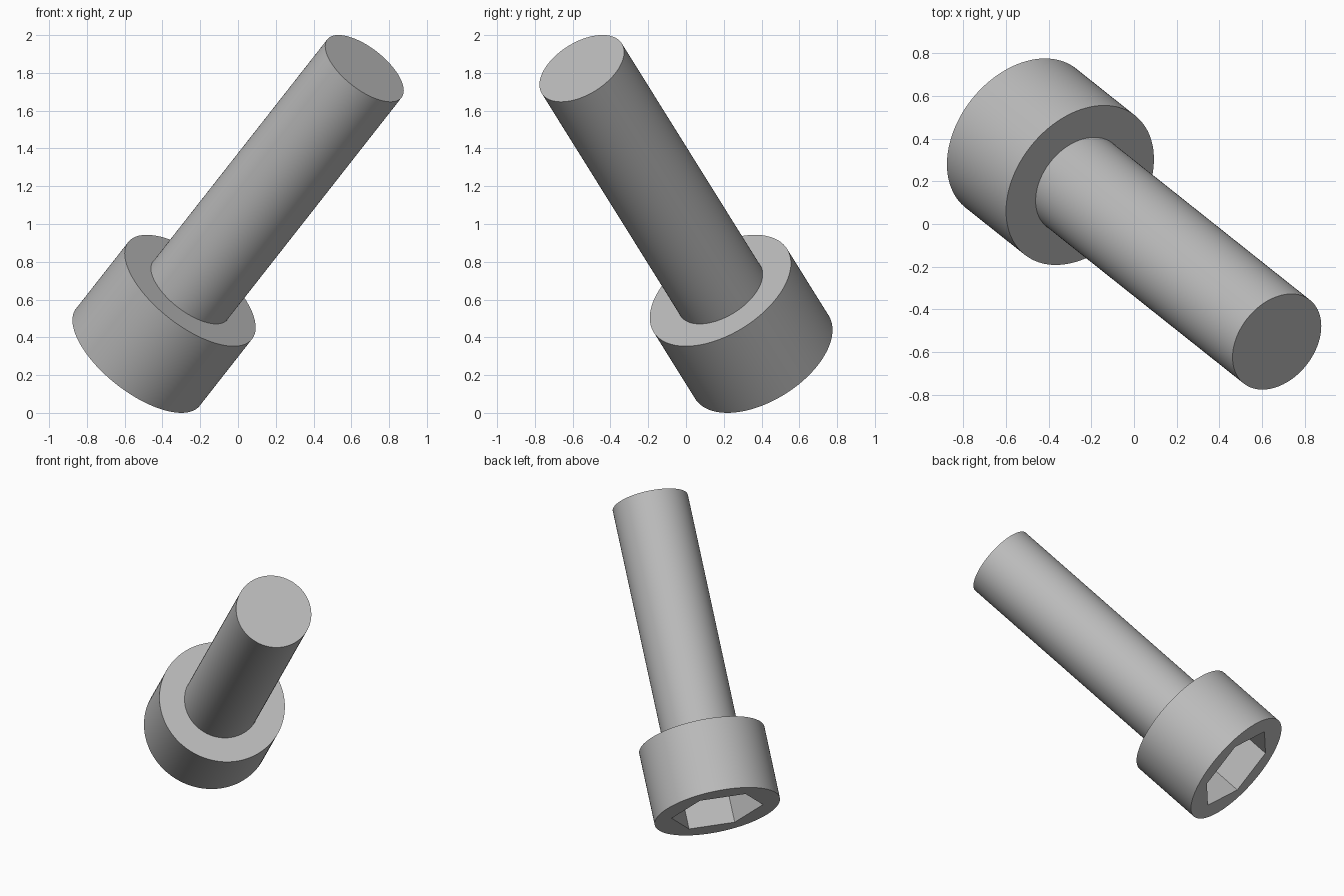
import bpy
import bmesh
import math
from mathutils import Matrix, Vector

if "Cube" in bpy.data.objects:
    bpy.data.objects.remove(bpy.data.objects["Cube"])

# Proportions along the bolt axis, measured from the open end of the head
UNIT = 0.08326
HEAD_R, HEAD_H = 5 * UNIT, 6 * UNIT
SHAFT_R, LENGTH = 3 * UNIT, 26 * UNIT
SOCKET_R, SOCKET_DEPTH = 0.306, 3 * UNIT
SOCKET_TURN = math.radians(-4)

# Tilted frame: local z runs from the head to the shaft tip
axis = Vector((0.554, -0.4405, 0.706)).normalized()
side = Vector((0, 0, 1)).cross(axis).normalized()
up = axis.cross(side)
frame = Matrix((side, up, axis)).transposed().to_4x4()
frame.translation = (-0.53, 0.402, 0.295)

# Plain grey metal
steel = bpy.data.materials.new("grey steel")
steel.use_nodes = True
grey = (0.5, 0.5, 0.5, 1)
steel.diffuse_color = grey
steel.node_tree.nodes["Principled BSDF"].inputs["Base Color"].default_value = grey


def prism(name, radius, bottom, top, sides, turn=0):
    """Closed prism along the bolt axis."""
    bm = bmesh.new()
    place = Matrix.Translation((0, 0, (bottom + top) / 2)) @ Matrix.Rotation(turn, 4, "Z")
    bmesh.ops.create_cone(bm, cap_ends=True, segments=sides, radius1=radius,
                          radius2=radius, depth=top - bottom, matrix=place)
    mesh = bpy.data.meshes.new(name)
    bm.to_mesh(mesh)
    bm.free()
    mesh.materials.append(steel)
    obj = bpy.data.objects.new(name, mesh)
    obj.matrix_world = frame
    bpy.context.collection.objects.link(obj)
    return obj


def smooth(obj):
    bpy.ops.object.select_all(action="DESELECT")
    obj.select_set(True)
    bpy.context.view_layer.objects.active = obj
    bpy.ops.object.shade_smooth_by_angle(angle=math.radians(30))


# Shaft, seated slightly inside the head
shaft = prism("shaft", SHAFT_R, HEAD_H - 0.1, LENGTH, 96)
smooth(shaft)

# Head with a hexagonal socket cut into its open end
head = prism("head", HEAD_R, 0, HEAD_H, 128)
# create_cone puts its first corner on local +y, so turn it back to local +x
probe = prism("socket_cutter", SOCKET_R, -0.1, SOCKET_DEPTH, 6)
first = probe.data.vertices[0].co
probe.data.transform(Matrix.Rotation(SOCKET_TURN - math.atan2(first.y, first.x), 4, "Z"))
probe.hide_render = True
cut = head.modifiers.new("socket", "BOOLEAN")
cut.operation = "DIFFERENCE"
cut.solver = "EXACT"
cut.object = probe
bpy.context.view_layer.objects.active = head
bpy.ops.object.modifier_apply(modifier=cut.name)
bpy.data.objects.remove(probe)
smooth(head)
